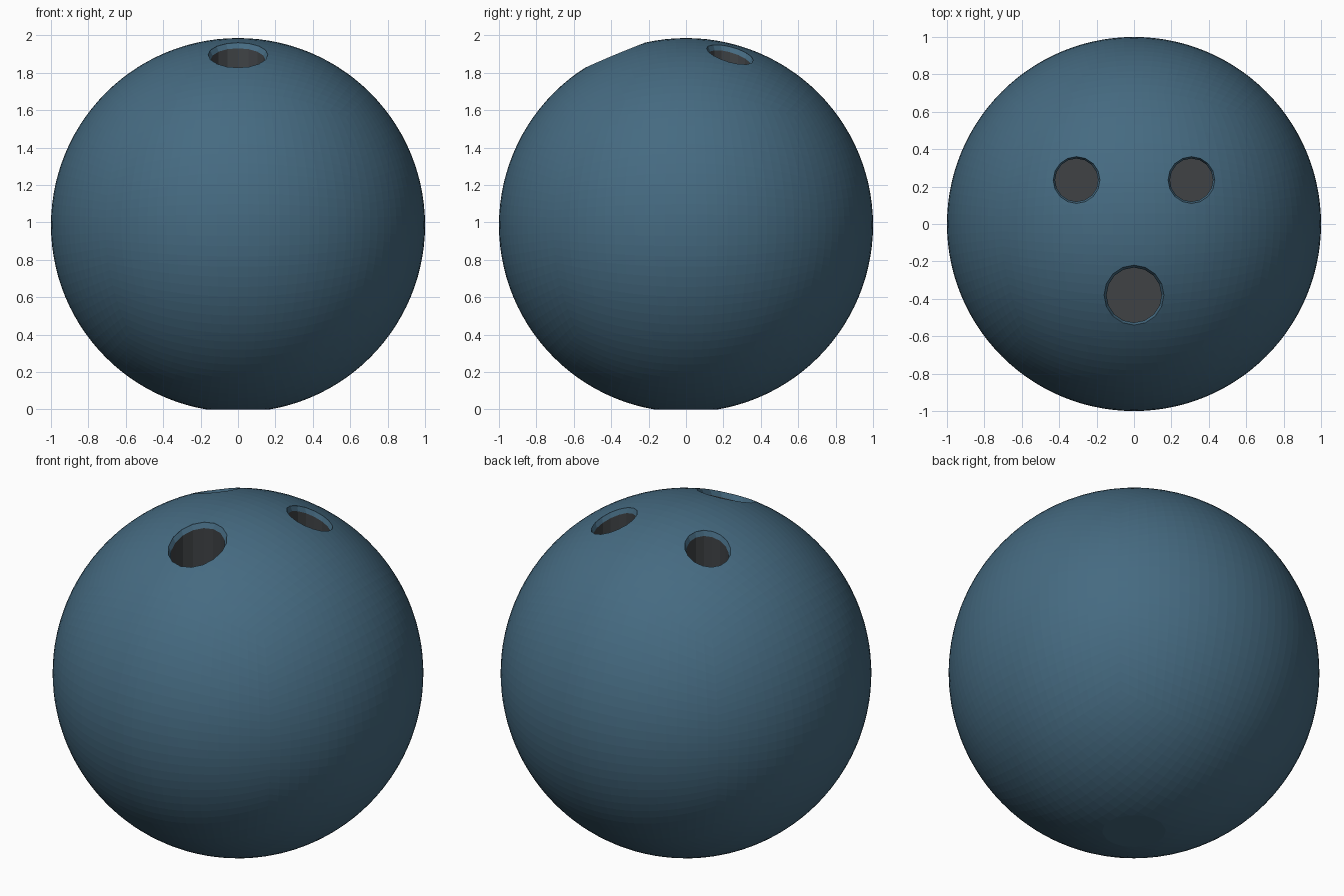
import bpy, bmesh
from math import cos, sin, tan, pi, sqrt

if "Cube" in bpy.data.objects:
    bpy.data.objects.remove(bpy.data.objects["Cube"])

CZ = 0.985  # height of the ball centre above the flat base
SIDES = 16


def material(name, color):
    m = bpy.data.materials.new(name)
    m.diffuse_color = color
    m.use_nodes = True
    m.node_tree.nodes["Principled BSDF"].inputs["Base Color"].default_value = m.diffuse_color
    return m


def make_object(name, bm, mats):
    bmesh.ops.recalc_face_normals(bm, faces=bm.faces)
    me = bpy.data.meshes.new(name)
    bm.to_mesh(me)
    bm.free()
    for m in mats:
        me.materials.append(m)
    ob = bpy.data.objects.new(name, me)
    bpy.context.collection.objects.link(ob)
    return ob


blue = material("ball_blue", (0.06, 0.145, 0.22, 1))
dark = material("hole_grey", (0.05, 0.055, 0.06, 1))

# Ball: a cube grid pushed out to a sphere, with a small flat at the bottom
N = 28
bm = bmesh.new()
bmesh.ops.create_cube(bm, size=2)
bmesh.ops.subdivide_edges(bm, edges=bm.edges[:], cuts=N - 1, use_grid_fill=True)
for v in bm.verts:
    v.co = type(v.co)([tan(c * pi / 4) for c in v.co]).normalized()
    v.co.z += CZ
cut = bmesh.ops.bisect_plane(bm, geom=bm.verts[:] + bm.edges[:] + bm.faces[:],
                             plane_co=(0, 0, 0), plane_no=(0, 0, -1), clear_outer=True)
rim = [e for e in cut["geom_cut"] if isinstance(e, bmesh.types.BMEdge)]
bmesh.ops.contextual_create(bm, geom=rim)
ball = make_object("ball", bm, [blue, dark])


# Hole cutter: blue sloping lip following the surface, then a grey shaft
def hole_cutter(name, x, y, r, lip, depth):
    bm = bmesh.new()
    floor = CZ + sqrt(1 - x * x - y * y) - depth

    def ring(rad, height):
        verts = []
        for i in range(SIDES):
            a = 2 * pi * i / SIDES
            dx, dy = cos(a), sin(a)
            sx, sy = x + r * dx, y + r * dy
            z = height(CZ + sqrt(1 - sx * sx - sy * sy))
            verts.append(bm.verts.new((x + rad * dx, y + rad * dy, z)))
        return verts

    rings = [ring(r, lambda s: 2.2), ring(r, lambda s: s - 0.004),
             ring(r - lip, lambda s: s - 0.03), ring(r - lip, lambda s: floor)]
    for k in range(3):
        for i in range(SIDES):
            j = (i + 1) % SIDES
            f = bm.faces.new((rings[k][i], rings[k][j], rings[k + 1][j], rings[k + 1][i]))
            f.material_index = 1 if k == 2 else 0
    bm.faces.new(rings[0])
    bm.faces.new(rings[3]).material_index = 1
    ob = make_object(name, bm, [blue, dark])
    ob.hide_render = True
    return ob


cutters = [hole_cutter("thumb_hole", 0, -0.38, 0.16, 0.013, 0.6)]
for s in (-1, 1):
    cutters.append(hole_cutter("finger_hole", s * 0.307, 0.235, 0.125, 0.01, 0.6))

# Cut the holes into the ball, then discard the cutters
for c in cutters:
    mod = ball.modifiers.new(c.name, 'BOOLEAN')
    mod.operation = 'DIFFERENCE'
    mod.solver = 'EXACT'
    mod.material_mode = 'TRANSFER'
    mod.object = c
bpy.context.view_layer.objects.active = ball
ball.select_set(True)
for mod in list(ball.modifiers):
    bpy.ops.object.modifier_apply(modifier=mod.name)
for c in cutters:
    bpy.data.objects.remove(c)
